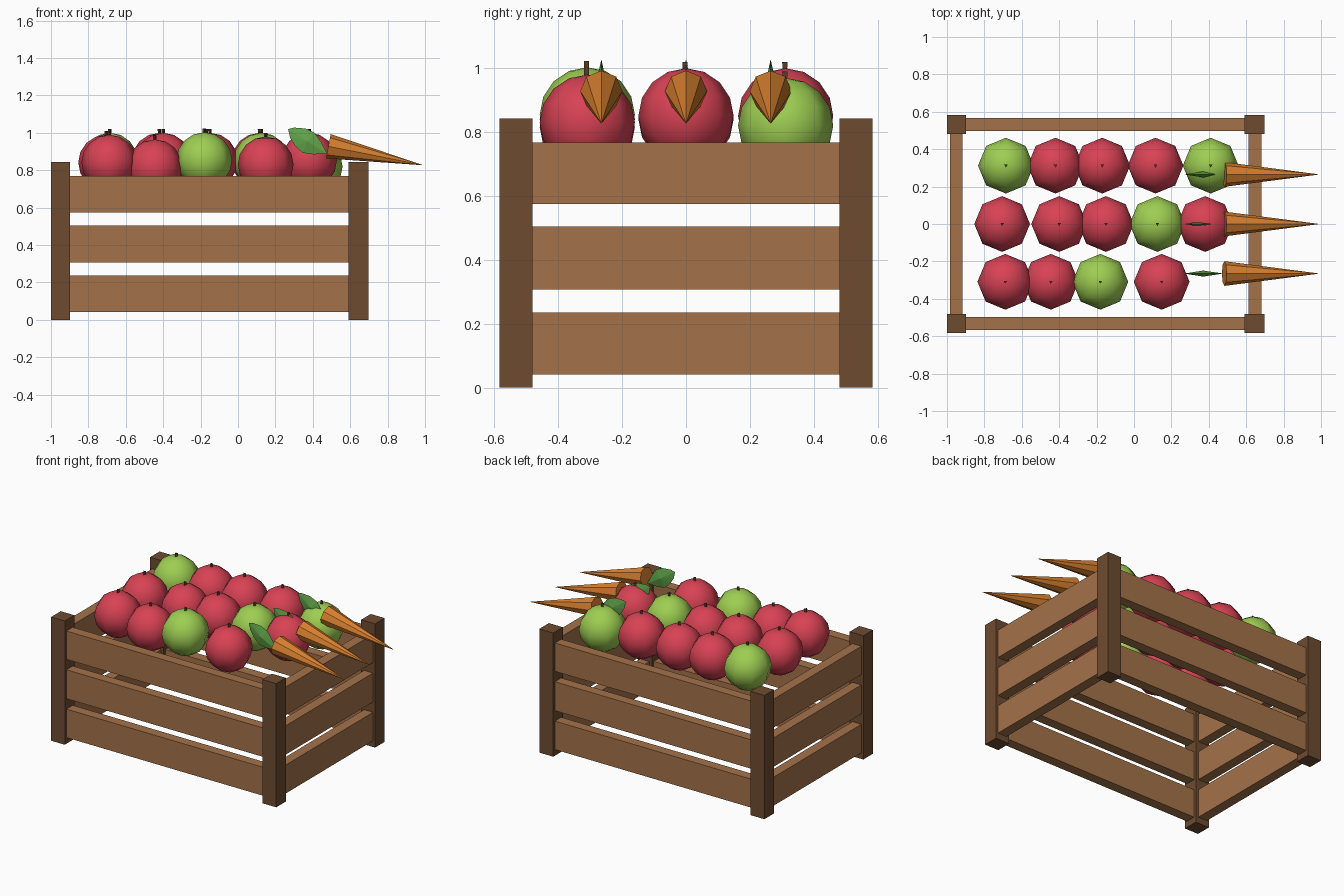
import bpy
import bmesh
from math import pi
from mathutils import Vector, Matrix

cube = bpy.data.objects.get("Cube")
if cube:
    bpy.data.objects.remove(cube, do_unlink=True)


def material(name, *rgb):
    lin = [((c / 255 + 0.055) / 1.055) ** 2.4 for c in rgb] + [1]
    m = bpy.data.materials.new(name)
    m.use_nodes = True
    m.diffuse_color = lin
    m.node_tree.nodes["Principled BSDF"].inputs["Base Color"].default_value = lin
    return m


SLAT = material("slat wood", 164, 114, 74)
POST = material("dark wood", 110, 75, 48)
RED = material("apple red", 216, 66, 84)
GREEN = material("apple green", 158, 206, 82)
STEM = material("stem brown", 92, 62, 42)
ORANGE = material("carrot orange", 216, 128, 46)
LEAF = material("leaf green", 98, 166, 74)


def finish(name, bm, mat, smooth=False):
    bmesh.ops.recalc_face_normals(bm, faces=bm.faces)
    mesh = bpy.data.meshes.new(name)
    for f in bm.faces:
        f.smooth = smooth
    bm.to_mesh(mesh)
    bm.free()
    mesh.materials.append(mat)
    obj = bpy.data.objects.new(name, mesh)
    bpy.context.collection.objects.link(obj)
    return obj


def box(name, mat, x, y, z):
    """Box from (min, max) pairs."""
    bm = bmesh.new()
    size = [b - a for a, b in (x, y, z)]
    mid = [(a + b) / 2 for a, b in (x, y, z)]
    bmesh.ops.create_cube(bm, size=1, matrix=Matrix.Translation(mid) @ Matrix.Diagonal(size + [1]))
    return finish(name, bm, mat)


def cone(name, mat, start, end, r1, r2, sides, smooth=False):
    a, b = Vector(start), Vector(end)
    turn = (b - a).to_track_quat("Z", "Y").to_matrix().to_4x4()
    bm = bmesh.new()
    bmesh.ops.create_cone(bm, cap_ends=True, segments=sides, radius1=r1, radius2=r2,
                          depth=(b - a).length, matrix=Matrix.Translation((a + b) / 2) @ turn)
    return finish(name, bm, mat, smooth)


# Crate: four corner posts and three slats on each side
for side, x in (("right", (-1, -0.897)), ("left", (0.592, 0.697))):
    for end, s in (("front", -1), ("back", 1)):
        box(f"{end}_{side}_post", POST, x, sorted((s * 0.481, s * 0.584)), (0, 0.843))

for i, z in enumerate(((0.042, 0.236), (0.307, 0.504), (0.575, 0.768))):
    for end, s in (("front", -1), ("back", 1)):
        box(f"{end}_slat_{i}", SLAT, (-0.9, 0.595), sorted((s * 0.498, s * 0.566)), z)
    for side, x in (("right", (-0.985, -0.917)), ("left", (0.613, 0.681))):
        box(f"{side}_slat_{i}", SLAT, x, (-0.484, 0.484), z)


# Apples: rows of (x, top height, colour), each with a small stem
def apple(name, x, y, top, mat):
    bm = bmesh.new()
    bmesh.ops.create_uvsphere(bm, u_segments=8, v_segments=8, radius=0.149,
                              matrix=Matrix.Translation((x, y, top - 0.149)))
    finish(name, bm, mat, smooth=True)
    cone(name + "_stem", STEM, (x, y, top - 0.03), (x, y, top + 0.02), 0.008, 0.011, 3)


rows = {
    "back": (0.312, ((-0.685, 1, GREEN), (-0.42, 1, RED), (-0.17, 1, RED),
                     (0.115, 1, RED), (0.41, 0.97, GREEN))),
    "middle": (0, ((-0.705, 0.99, RED), (-0.4, 1, RED), (-0.15, 1, RED),
                   (0.125, 1, GREEN), (0.38, 1, RED))),
    "front": (-0.309, ((-0.688, 0.99, RED), (-0.445, 0.965, RED),
                       (-0.18, 1.003, GREEN), (0.148, 0.98, RED))),
}
for row, (y, apples) in rows.items():
    for i, (x, top, mat) in enumerate(apples):
        apple(f"{row}_apple_{i}", x, y, top, mat)

# Carrots pointing over the left side, each with an upright lens-shaped leaf
leaf_outline = ((0.268, 1.02), (0.3, 1.028), (0.36, 1.023), (0.41, 1.0), (0.445, 0.95),
                (0.477, 0.887), (0.4, 0.885), (0.345, 0.893), (0.305, 0.93), (0.278, 0.975))


def leaf(name, y):
    bm = bmesh.new()
    rim = [bm.verts.new((x, y, z)) for x, z in leaf_outline]
    for s in (-1, 1):
        hub = bm.verts.new((0.37, y + s * 0.016, 0.955))
        for a, b in zip(rim, rim[1:] + rim[:1]):
            bm.faces.new((a, b, hub))
    finish(name, bm, LEAF, smooth=False)


for row, y in (("front", -0.265), ("middle", 0), ("back", 0.265)):
    carrot = cone(f"{row}_carrot", ORANGE, (0.483, y, 0.928), (0.985, y, 0.828), 0.066, 0.001, 8)
    leaf(f"{row}_carrot_leaf", y)
